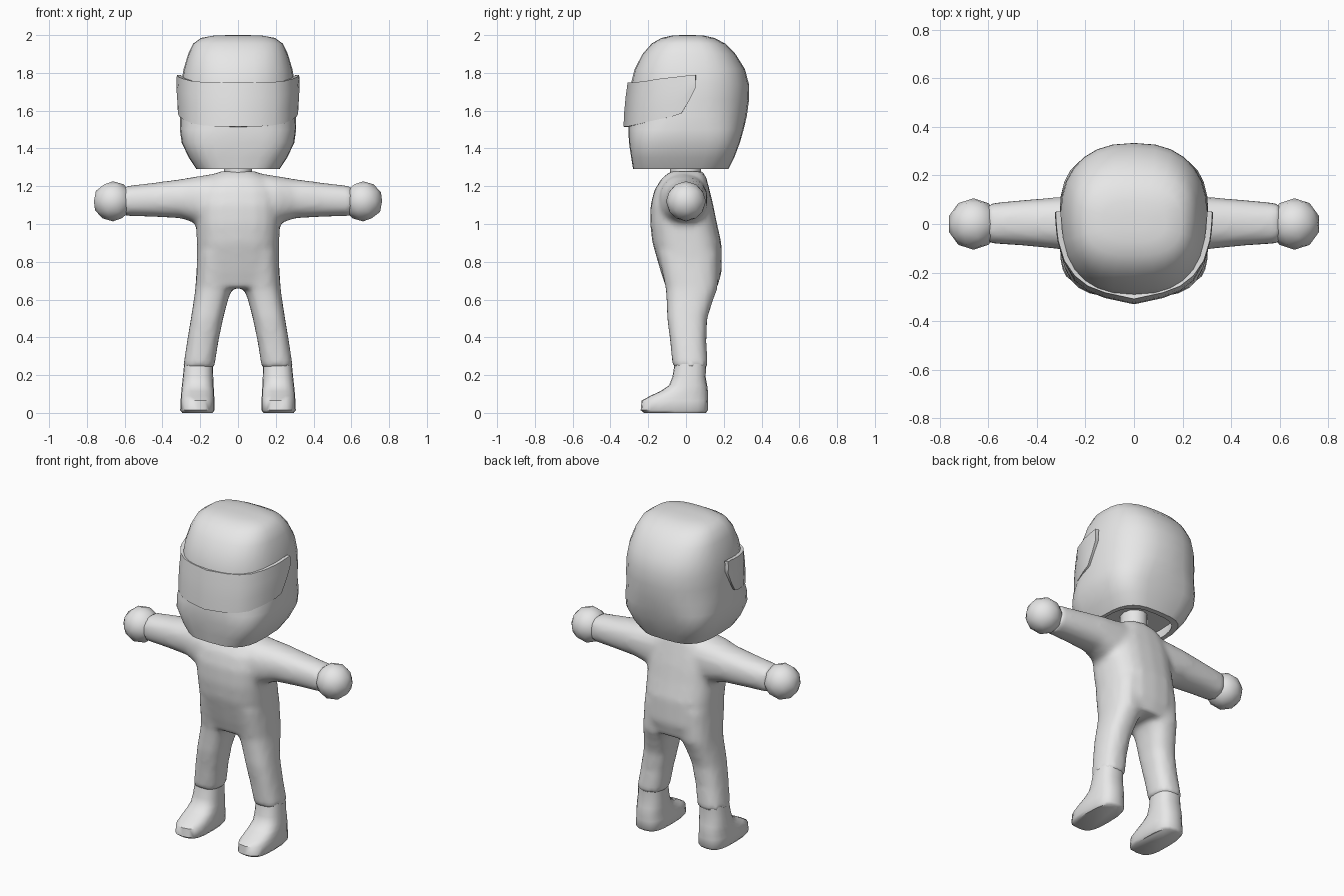
import bpy, bmesh, math
from mathutils import Vector

grey = bpy.data.materials.new("plain grey")
grey.diffuse_color = (0.8, 0.8, 0.8, 1)


def loft(bm, rings, axis="z", side=1, seg=20):
    """Closed loft; ring = (t, u0, u1, v0, v1, n), a superellipse at t along the axis."""
    loops = []
    for t, u0, u1, v0, v1, n in rings:
        loop = []
        for i in range(seg):
            a = 2 * math.pi * i / seg
            c, s = math.cos(a), math.sin(a)
            u = (u0 + u1) / 2 + (u1 - u0) / 2 * math.copysign(abs(c) ** (2 / n), c)
            v = (v0 + v1) / 2 + (v1 - v0) / 2 * math.copysign(abs(s) ** (2 / n), s)
            p = (u, v, t) if axis == "z" else (t, u, v)
            loop.append(bm.verts.new((side * p[0], p[1], p[2])))
        loops.append(loop)
    for a, b in zip(loops, loops[1:]):
        for i in range(seg):
            j = (i + 1) % seg
            bm.faces.new((a[i], a[j], b[j], b[i]))
    bm.faces.new(loops[0])
    bm.faces.new(loops[-1])


def finish(bm, name, angle=50):
    bmesh.ops.recalc_face_normals(bm, faces=bm.faces)
    me = bpy.data.meshes.new(name)
    bm.to_mesh(me)
    bm.free()
    me.materials.append(grey)
    me.polygons.foreach_set("use_smooth", [True] * len(me.polygons))
    me.set_sharp_from_angle(angle=math.radians(angle))
    ob = bpy.data.objects.new(name, me)
    bpy.context.collection.objects.link(ob)
    return ob


# Suit: torso, arms and legs fused into one smooth skin
bm = bmesh.new()
loft(bm, [(z, -w, w, f, b, 2.7) for z, w, f, b in (
    (0.66, 0.19, -0.105, 0.165), (0.75, 0.217, -0.135, 0.19),
    (0.90, 0.219, -0.178, 0.188), (1.00, 0.222, -0.19, 0.165),
    (1.10, 0.225, -0.188, 0.145), (1.18, 0.21, -0.168, 0.125),
    (1.24, 0.16, -0.13, 0.11), (1.278, 0.10, -0.085, 0.09))])
for s in (1, -1):
    loft(bm, [(0.10, -0.14, 0.115, 0.98, 1.27, 2.3),
              (0.20, -0.14, 0.115, 0.995, 1.255, 2.3),
              (0.30, -0.105, 0.112, 1.03, 1.238, 2.3),
              (0.45, -0.09, 0.10, 1.038, 1.218, 2.3),
              (0.605, -0.08, 0.085, 1.043, 1.20, 2.3)], "x", s)
    loft(bm, [(0.85, 0.0, 0.215, -0.15, 0.175, 2.5),
              (0.66, 0.03, 0.226, -0.108, 0.168, 2.5),
              (0.60, 0.052, 0.234, -0.104, 0.145, 2.5),
              (0.50, 0.078, 0.250, -0.10, 0.113, 2.5),
              (0.38, 0.103, 0.270, -0.085, 0.108, 2.5),
              (0.235, 0.126, 0.292, -0.07, 0.117, 2.5)], "z", s)
suit = finish(bm, "suit")
remesh = suit.modifiers.new("fuse", "REMESH")
remesh.mode = "VOXEL"
remesh.voxel_size = 0.018
remesh.use_smooth_shade = True
relax = suit.modifiers.new("relax", "SMOOTH")
relax.factor = 0.5
relax.iterations = 5

# Neck
bm = bmesh.new()
loft(bm, [(1.20, -0.08, 0.08, -0.09, 0.085, 2), (1.28, -0.075, 0.075, -0.085, 0.08, 2),
          (1.40, -0.075, 0.075, -0.085, 0.08, 2)], seg=12)
finish(bm, "neck")

# Boots and ball hands
for s, label in ((1, "left"), (-1, "right")):
    bm = bmesh.new()
    loft(bm, [(0.0, 0.135, 0.295, -0.222, 0.105, 3),
              (0.014, 0.124, 0.306, -0.24, 0.117, 3),
              (0.065, 0.124, 0.304, -0.235, 0.117, 2.9),
              (0.09, 0.126, 0.302, -0.19, 0.117, 2.7),
              (0.115, 0.127, 0.30, -0.135, 0.116, 2.6),
              (0.145, 0.129, 0.297, -0.09, 0.112, 2.5),
              (0.19, 0.131, 0.292, -0.072, 0.104, 2.5),
              (0.26, 0.133, 0.285, -0.06, 0.106, 2.5)], "z", s)
    finish(bm, label + "_boot")
    bm = bmesh.new()
    bmesh.ops.create_icosphere(bm, subdivisions=2, radius=0.106)
    bmesh.ops.translate(bm, verts=bm.verts, vec=(s * 0.662, 0, 1.12))
    finish(bm, label + "_hand")

# Helmet: hollow underside, square jaw, rounded crown
bm = bmesh.new()
loft(bm, [(z, -w, w, f, b, n) for z, w, f, b, n in (
    (1.36, 0.21, -0.25, 0.20, 3), (1.292, 0.195, -0.255, 0.19, 3),
    (1.29, 0.22, -0.28, 0.225, 3.2), (1.35, 0.26, -0.29, 0.255, 3.5),
    (1.43, 0.298, -0.302, 0.285, 3.5), (1.50, 0.308, -0.305, 0.305, 3.0),
    (1.57, 0.308, -0.302, 0.322, 2.5), (1.66, 0.306, -0.298, 0.334, 2.4),
    (1.74, 0.302, -0.292, 0.333, 2.4), (1.82, 0.288, -0.272, 0.312, 2.5),
    (1.90, 0.264, -0.23, 0.262, 2.6), (1.955, 0.237, -0.182, 0.208, 2.7),
    (1.985, 0.195, -0.13, 0.15, 2.7), (1.997, 0.13, -0.075, 0.095, 2.6),
    (2.00, 0.05, -0.025, 0.04, 2.4))], seg=28)
finish(bm, "helmet")

# Visor: curved band, (x, y, bottom z, top z) from the middle to the side
half = [(0, -0.331, 1.515, 1.75), (0.12, -0.305, 1.517, 1.75),
        (0.19, -0.278, 1.523, 1.752), (0.245, -0.235, 1.533, 1.757),
        (0.288, -0.15, 1.553, 1.768), (0.312, -0.07, 1.57, 1.777),
        (0.318, -0.025, 1.585, 1.782), (0.321, 0.015, 1.65, 1.787),
        (0.323, 0.05, 1.72, 1.79)]
path = [(-x, y, lo, hi) for x, y, lo, hi in half[:0:-1]] + half
bm = bmesh.new()
cols = []
for x, y, lo, hi in path:
    col = []
    for k in range(4):
        f = k / 3
        pull = 0.022 * f if y < -0.2 else 0.0
        swell = 1 + 0.012 * math.sin(math.pi * f)
        col.append(bm.verts.new((x * swell, (y + pull) * (swell if y < 0 else 1),
                                 lo + (hi - lo) * f)))
    cols.append(col)
for a, b in zip(cols, cols[1:]):
    for k in range(3):
        bm.faces.new((a[k], b[k], b[k + 1], a[k + 1]))
visor = finish(bm, "visor")
if visor.data.polygons[len(visor.data.polygons) // 2].normal.y > 0:
    visor.data.flip_normals()
shell = visor.modifiers.new("thickness", "SOLIDIFY")
shell.thickness = 0.022
shell.offset = -1
edge = visor.modifiers.new("crisp edges", "EDGE_SPLIT")
edge.split_angle = math.radians(50)
